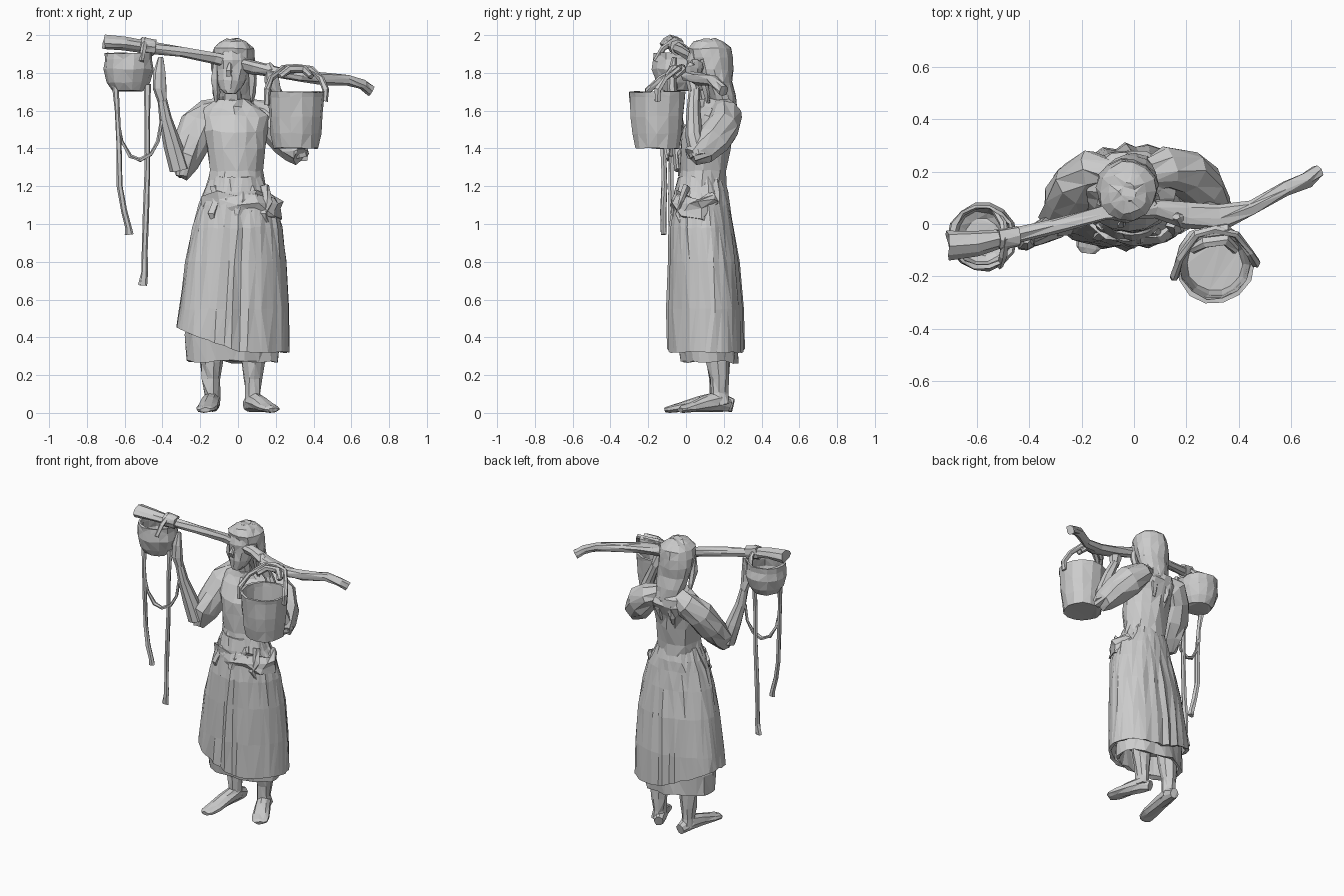
import bpy, bmesh, math, random
from mathutils import Vector

random.seed(4)
X, Y, Z = Vector((1, 0, 0)), Vector((0, 1, 0)), Vector((0, 0, 1))


def skin(name, rings, jitter=0.004, cap0=True, cap1=True):
    """Join rings of points into one faceted, slightly irregular surface."""
    bm = bmesh.new()
    rows = [[bm.verts.new(p + Vector([random.uniform(-jitter, jitter) for _ in range(3)]))
             for p in ring] for ring in rings]
    n = len(rows[0])
    for a, b in zip(rows, rows[1:]):
        for i in range(n):
            j = (i + 1) % n
            bm.faces.new((a[i], a[j], b[j], b[i]))
    if cap0:
        bm.faces.new(rows[0][::-1])
    if cap1:
        bm.faces.new(rows[-1])
    bmesh.ops.triangulate(bm, faces=bm.faces[:])
    bmesh.ops.recalc_face_normals(bm, faces=bm.faces[:])
    me = bpy.data.meshes.new(name)
    bm.to_mesh(me)
    bm.free()
    ob = bpy.data.objects.new(name, me)
    bpy.context.collection.objects.link(ob)
    return ob


def loft(name, rings, n=14, jitter=0.004, shape=None):
    """Stack horizontal ovals (cx, cy, z, rx, ry)."""
    out = []
    for cx, cy, z, rx, ry in rings:
        ring = []
        for i in range(n):
            t = math.tau * i / n
            p = Vector((cx + rx * math.cos(t), cy + ry * math.sin(t), z))
            ring.append(shape(p, t, i) if shape else p)
        out.append(ring)
    return skin(name, out, jitter)


def tube(name, path, n=7, ref=Y, jitter=0.003):
    """Sweep an oval along a path of (x, y, z, width radius, depth radius)."""
    pts = [Vector(p[:3]) for p in path]
    out = []
    for k, p in enumerate(pts):
        d = (pts[min(k + 1, len(pts) - 1)] - pts[max(k - 1, 0)]).normalized()
        a = d.cross(ref).normalized()
        b = a.cross(d)
        ra, rb = path[k][3], path[k][-1]
        out.append([p + a * ra * math.cos(math.tau * i / n) + b * rb * math.sin(math.tau * i / n)
                    for i in range(n)])
    return skin(name, out, jitter)


# Skirt: pleats front and back, fuller at the rear corner, hem lifted on one side, hollow below
def pleats(p, t, i):
    drop = min(1, max(0, (1.2 - p.z) / 0.6))
    k = 1 + drop * (0.015 * math.sin(5 * t + 1) + (0.05 if i % 2 else -0.06) * abs(math.sin(t)) ** 12
                    + 0.16 * max(0, math.cos(t - 0.75)) ** 6 + 0.05 * max(0, -math.cos(t - 0.75)) ** 6)
    q = Vector((p.x * k, 0.1 + (p.y - 0.1) * k, p.z))
    if p.z < 0.5:
        q.z += max(0, -p.x) * 0.42 * (0.5 - p.z) / 0.18
    return q


loft("skirt", [(-.01, .08, 1.25, .14, .12), (-.01, .08, 1.17, .17, .14), (0, .08, 1.1, .205, .15),
               (-.005, .08, .98, .235, .167), (-.015, .09, .8, .263, .182), (-.03, .1, .55, .285, .192),
               (-.035, .1, .32, .29, .195), (-.035, .1, .33, .27, .175), (-.03, .1, .6, .24, .15)],
     n=44, shape=pleats, jitter=.005)

# Underskirt showing below the hem
loft("underskirt", [(-.02, .11, .6, .22, .15), (-.03, .11, .42, .25, .165), (-.03, .12, .27, .24, .15),
                    (-.03, .12, .28, .22, .13), (-.03, .12, .4, .2, .12)], n=20, jitter=.012)

# Bodice
loft("bodice", [(-.01, .08, 1.2, .15, .128), (-.01, .09, 1.28, .142, .122), (-.015, .1, 1.4, .155, .132),
                (-.02, .11, 1.49, .17, .14), (-.02, .15, 1.57, .185, .13),
                (-.03, .17, 1.62, .15, .1), (-.03, .15, 1.66, .09, .075)], n=16, jitter=.008)

# Cloth tucked up around the waist, with crumpled folds
tube("tucked_cloth", [(-.17, .03, 1.1, .025, .05), (-.09, -.035, 1.12, .025, .06),
                      (0, -.055, 1.1, .03, .07), (.09, -.04, 1.11, .025, .07),
                      (.175, .01, 1.08, .03, .06), (.21, .08, 1.07, .03, .055),
                      (.17, .15, 1.13, .02, .04)], n=8, ref=Z, jitter=.015)
for i in range(5):
    x = -.12 + i * .065
    y = -.05 + abs(x) * .25
    tube("waist_fold", [(x, y + .02, 1.2, .025, .015), (x + .015, y - .01, 1.13, .032, .02),
                        (x - .01, y - .018, 1.05, .03, .018), (x + .01, y, .97, .012)], n=5, jitter=.012)

# Neck, face and nose
tube("neck", [(-.03, .15, 1.58, .065), (-.03, .125, 1.67, .05), (-.03, .11, 1.76, .05)], n=9)
loft("face", [(-.04, .045, 1.69, .03, .03), (-.04, .065, 1.715, .055, .055), (-.035, .085, 1.76, .078, .08),
              (-.03, .1, 1.82, .09, .09), (-.03, .1, 1.87, .095, .095), (-.03, .11, 1.93, .085, .085)],
     n=12, jitter=.003)
tube("nose", [(-.042, .012, 1.85, .008), (-.048, -.004, 1.81, .016, .012),
              (-.045, .008, 1.785, .017, .012)], n=5)

# Hair: cap over the crown, two tails down the back, locks beside the face
loft("hair", [(-.025, .12, 1.98, .03, .035), (-.025, .12, 1.965, .075, .08), (-.025, .125, 1.93, .108, .112),
              (-.025, .135, 1.88, .118, .112), (-.025, .15, 1.82, .118, .1), (-.02, .165, 1.75, .11, .082),
              (-.015, .19, 1.68, .095, .072), (-.01, .215, 1.6, .075, .055), (0, .215, 1.52, .03, .025)],
     n=14, jitter=.005)
tube("hair_tail", [(.015, .2, 1.7, .045, .04), (.03, .225, 1.6, .045, .04), (.035, .235, 1.53, .035, .03),
                   (.03, .225, 1.45, .012)], n=7, jitter=.005)
tube("braid", [(-.05, .2, 1.7, .03), (-.06, .23, 1.61, .03), (-.065, .24, 1.57, .036),
               (-.065, .24, 1.53, .024), (-.065, .235, 1.49, .028), (-.06, .225, 1.44, .01)], n=7, jitter=.005)
for s in (-1, 1):
    tube("side_lock", [(-.025 + s * .09, .08, 1.87, .02), (-.02 + s * .1, .09, 1.77, .024),
                       (-.02 + s * .095, .11, 1.69, .02), (-.02 + s * .095, .12, 1.64, .01)], n=5, jitter=.005)

# Arms: full sleeves, bare forearms and gripping hands
tube("sleeve_raised", [(-.08, .19, 1.61, .06), (-.155, .2, 1.58, .08), (-.215, .16, 1.515, .095),
                       (-.25, .09, 1.42, .09), (-.28, .03, 1.34, .08), (-.3, -.005, 1.25, .035)],
     n=10, jitter=.01)
tube("forearm_raised", [(-.31, -.01, 1.29, .055), (-.345, -.03, 1.42, .048), (-.383, -.055, 1.56, .033),
                        (-.4, -.065, 1.66, .026)], n=8)
tube("hand_raised", [(-.4, -.065, 1.65, .027), (-.415, -.075, 1.72, .038, .025),
                     (-.415, -.075, 1.8, .036, .022), (-.41, -.06, 1.88, .014)], n=7)
tube("sleeve_bent", [(.04, .19, 1.61, .06), (.125, .21, 1.58, .08), (.2, .195, 1.515, .092),
                     (.265, .14, 1.44, .092), (.305, .08, 1.39, .075), (.33, .03, 1.36, .045)],
     n=10, jitter=.01)
tube("forearm_bent", [(.325, .07, 1.36, .05), (.3, .04, 1.47, .046), (.25, .04, 1.6, .036),
                      (.2, .045, 1.71, .028)], n=8)
tube("hand_bent", [(.2, .045, 1.7, .03), (.18, .03, 1.76, .042, .035), (.17, .02, 1.82, .03),
                   (.16, .03, 1.85, .015)], n=7)

# Legs and bare feet: ankle position and toe position
for ax, ay, tx, ty in ((-.14, .17, -.175, -.11), (.08, .17, .185, -.03)):
    tube("leg", [(ax, ay - .02, .45, .07), (ax, ay, .27, .06), (ax, ay + .005, .18, .05),
                 (ax, ay + .005, .1, .042, .048), (ax, ay + .01, .04, .045, .055)], n=9, jitter=.006)
    foot = [(-.28, .04, .03, .035), (0, .06, .047, .055), (.35, .047, .05, .042),
            (.7, .03, .058, .026), (.93, .02, .05, .018), (1, .016, .03, .012)]
    tube("foot", [(ax + (tx - ax) * f, ay + (ty - ay) * f, z, w, h) for f, z, w, h in foot],
         n=9, ref=Z)

# Shoulder yoke: a rough bent branch
tube("carrying_pole", [(-.71, -.085, 1.96, .055, .038), (-.6, -.075, 1.955, .05, .035),
                       (-.47, -.05, 1.935, .032), (-.3, -.01, 1.91, .03), (-.12, .04, 1.88, .03),
                       (.08, .06, 1.83, .032), (.2, .03, 1.805, .05, .03), (.33, .02, 1.785, .05, .03),
                       (.45, .06, 1.77, .03), (.58, .135, 1.765, .03), (.66, .17, 1.735, .028),
                       (.7, .2, 1.705, .03)], n=8, ref=Z, jitter=.006)


# Open pails: outside profile, rim, then inside
def pail(name, cx, cy, profile, wall=.015):
    rings = [(cx, cy, z, r, r) for z, r in profile]
    rings += [(cx, cy, max(z, profile[0][0] + .03), r - wall, r - wall) for z, r in reversed(profile)]
    loft(name, rings, n=14)


pail("pail_far", -.58, -.05, [(1.705, .085), (1.75, .112), (1.82, .132), (1.87, .124), (1.905, .125)])
pail("pail_near", .308, -.152, [(1.4, .12), (1.48, .134), (1.57, .142), (1.67, .149), (1.7, .152)])

# Bail handle of the near pail and its knot over the pole
tube("near_handle", [(.152, -.2, 1.63, .018), (.155, -.2, 1.71, .018), (.175, -.13, 1.77, .016),
                     (.24, -.04, 1.825, .016), (.31, -.02, 1.83, .018), (.39, -.04, 1.82, .016),
                     (.44, -.11, 1.77, .016), (.465, -.15, 1.71, .018), (.46, -.15, 1.65, .018)], n=6, ref=Y)
for y in (-.06, -.1):
    tube("near_handle_knot", [(.22, y, 1.78, .015), (.27, y + .03, 1.82, .022),
                              (.35, y + .04, 1.82, .022), (.39, y, 1.78, .015)], n=6)

# Rope holding the far pail, wound flat around the pole
tube("far_handle", [(-.51, -.16, 1.86, .014), (-.5, -.12, 1.93, .016), (-.49, -.06, 1.975, .014),
                    (-.5, 0, 1.93, .016), (-.53, .05, 1.87, .014)], n=6, ref=X)
tube("pole_wrap", [(-.52, -.06, 1.945, .045), (-.44, -.045, 1.93, .042)], n=8, ref=Z, jitter=.006)

# Hanging straps
tube("strap_short", [(-.65, -.1, 1.73, .018), (-.64, -.115, 1.6, .014), (-.63, -.12, 1.4, .015),
                     (-.625, -.115, 1.2, .016), (-.605, -.12, 1.07, .016), (-.58, -.12, .98, .018),
                     (-.575, -.12, .945, .024, .016)], n=6)
tube("strap_long", [(-.48, -.06, 1.74, .018), (-.48, -.075, 1.55, .014), (-.478, -.08, 1.3, .015),
                    (-.487, -.08, 1.05, .016), (-.495, -.075, .85, .015), (-.495, -.075, .75, .018),
                    (-.505, -.075, .675, .027, .015)], n=6)
tube("strap_loop", [(-.64, -.115, 1.55, .01), (-.615, -.11, 1.44, .011), (-.57, -.1, 1.36, .012),
                    (-.52, -.09, 1.34, .012), (-.46, -.08, 1.37, .011), (-.42, -.07, 1.44, .011),
                    (-.405, -.07, 1.55, .01)], n=5)
